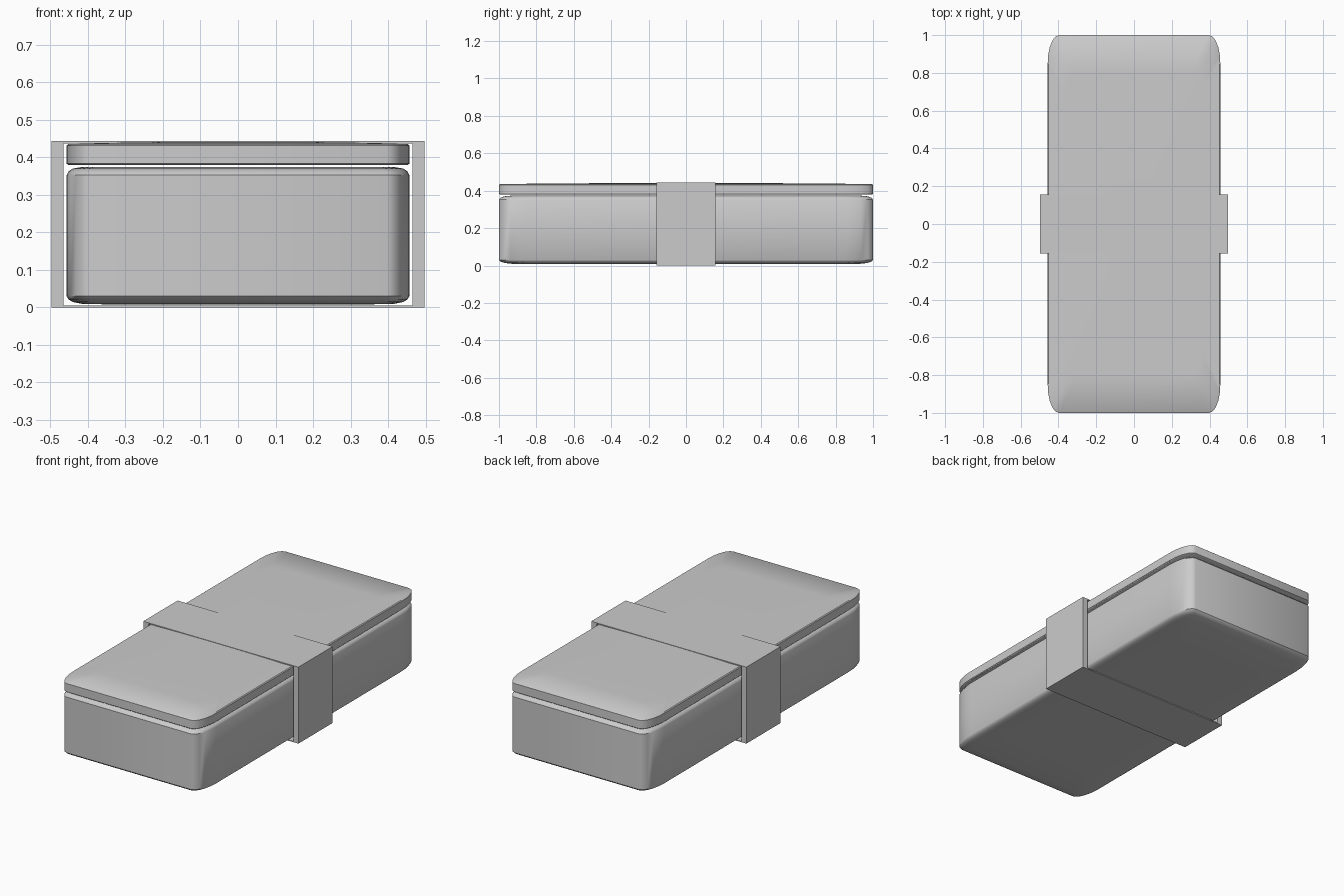
import bpy, bmesh, math

if "Cube" in bpy.data.objects:
    bpy.data.objects.remove(bpy.data.objects["Cube"])


def finish(name, bm):
    bmesh.ops.recalc_face_normals(bm, faces=bm.faces)
    mesh = bpy.data.meshes.new(name)
    bm.to_mesh(mesh)
    bm.free()
    obj = bpy.data.objects.new(name, mesh)
    bpy.context.collection.objects.link(obj)
    return obj


def rounded_ring(hx, hy, z, rx, ry, seg=5):
    """Rectangle outline with elliptical corners."""
    pts = []
    for q, (sx, sy) in enumerate([(1, 1), (-1, 1), (-1, -1), (1, -1)]):
        for i in range(seg + 1):
            a = (q + i / seg) * math.pi / 2
            pts.append((sx * (hx - rx) + rx * math.cos(a),
                        sy * (hy - ry) + ry * math.sin(a), z))
    return pts


def tray(name, levels):
    """Loft rounded rectangles given as (half x, half y, z)."""
    bm = bmesh.new()
    rings = []
    for hx, hy, z in levels:
        pts = rounded_ring(hx, hy, z, 0.06 * hx / 0.457, 0.15 * hy)
        rings.append([bm.verts.new(p) for p in pts])
    n = len(rings[0])
    for a, b in zip(rings, rings[1:]):
        for i in range(n):
            j = (i + 1) % n
            bm.faces.new((a[i], a[j], b[j], b[i]))
    bm.faces.new(rings[0])
    bm.faces.new(rings[-1])
    obj = finish(name, bm)
    bpy.ops.object.select_all(action='DESELECT')
    obj.select_set(True)
    bpy.context.view_layer.objects.active = obj
    bpy.ops.object.shade_smooth_by_angle(angle=math.radians(35))
    return obj


# Box body with softened upper and lower rims
tray("box_body", [
    (0.30, 0.70, 0.007), (0.415, 0.93, 0.009), (0.44, 0.972, 0.014),
    (0.452, 0.992, 0.021), (0.457, 1.0, 0.03),
    (0.457, 1.0, 0.352), (0.452, 0.992, 0.362),
    (0.44, 0.972, 0.370), (0.415, 0.93, 0.374)])

# Lid with a very shallow dome
tray("lid", [
    (0.452, 0.995, 0.379), (0.457, 1.0, 0.383),
    (0.457, 1.0, 0.431), (0.452, 0.995, 0.435),
    (0.36, 0.80, 0.438), (0.22, 0.5, 0.440), (0.1, 0.22, 0.441)])

# Square-cornered band wrapped around the middle
bm = bmesh.new()
outer = [(-0.497, 0), (0.497, 0), (0.497, 0.443), (-0.497, 0.443)]
inner = [(-0.465, 0.005), (0.465, 0.005), (0.465, 0.437), (-0.465, 0.437)]
loops = [[bm.verts.new((x, y, z)) for x, z in outline]
         for outline, y in ((outer, -0.157), (outer, 0.157), (inner, 0.157), (inner, -0.157))]
for k in range(4):
    a, b = loops[k], loops[(k + 1) % 4]
    for i in range(4):
        j = (i + 1) % 4
        bm.faces.new((a[i], a[j], b[j], b[i]))
finish("band", bm)
